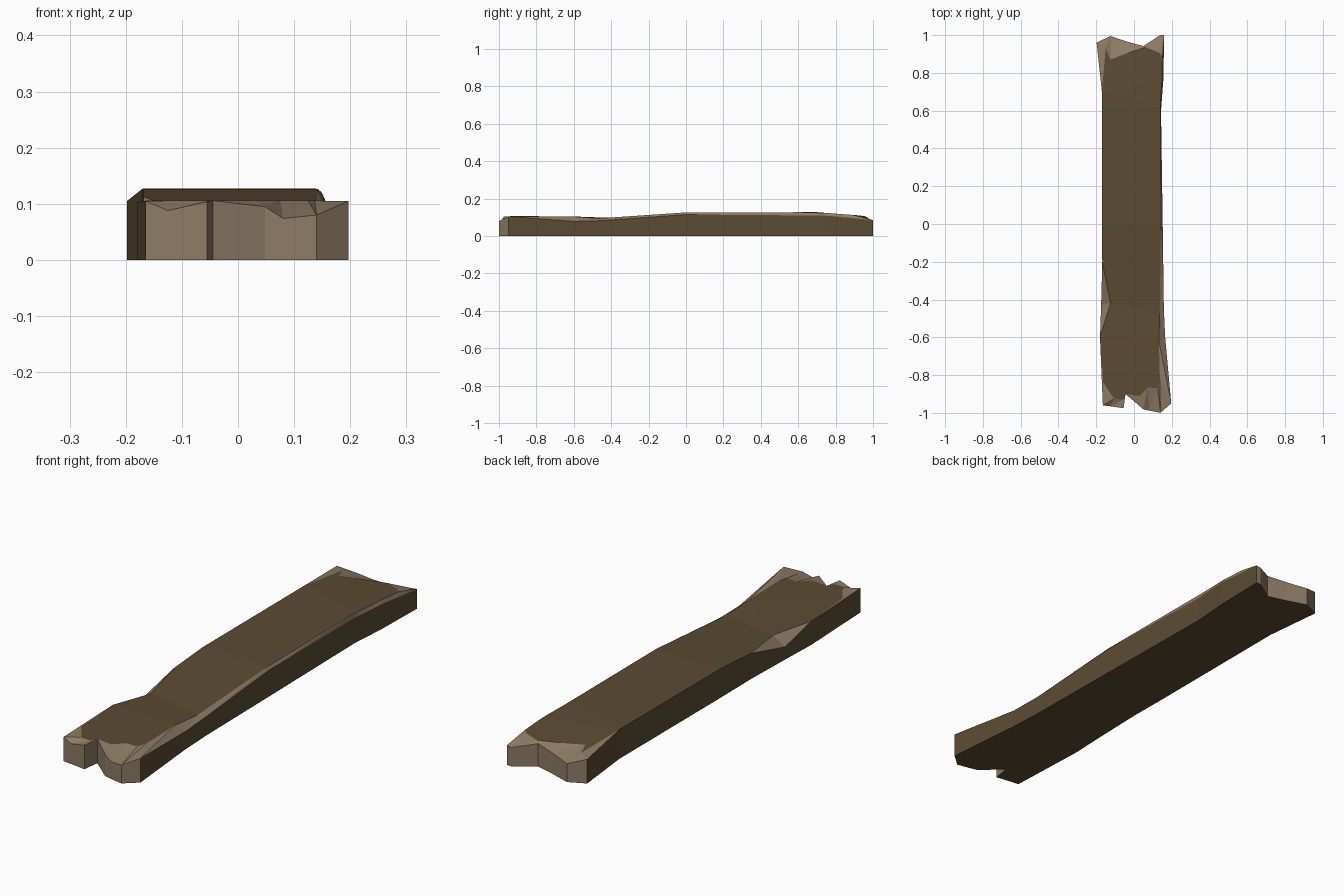
import bpy
import bmesh
from mathutils import Vector
from mathutils.geometry import delaunay_2d_cdt

if "Cube" in bpy.data.objects:
    bpy.data.objects.remove(bpy.data.objects["Cube"])

# Two flat wood colours
def material(name, rgb):
    m = bpy.data.materials.new(name)
    m.diffuse_color = (*rgb, 1)
    m.use_nodes = True
    m.node_tree.nodes["Principled BSDF"].inputs["Base Color"].default_value = m.diffuse_color
    return m

bark = material("dark weathered wood", (0.105, 0.070, 0.033))
raw = material("pale broken wood", (0.270, 0.200, 0.132))

# Sagging height of the upper surface along the length
PROFILE = [(-1, .106), (-.62, .105), (-.5, .092), (0, .126), (.7, .127), (.95, .108), (1, .105)]

def top_z(y):
    for (a, za), (b, zb) in zip(PROFILE, PROFILE[1:]):
        if y <= b:
            return za + (zb - za) * (y - a) / (b - a)
    return PROFILE[-1][1]

# Outline, counterclockwise: x, y [, rim height, x and y of the chipped top edge]
OUTLINE = [
    (-.165, -.96, .105, -.163, -.84),
    (-.125, -.965, .088, -.105, -.925),
    (-.055, -.975, .104, -.057, -.93),
    (-.045, -.90),
    (.048, -.98, .095, .03, -.91),
    (.08, -.988, .074, .075, -.865),
    (.14, -1.0, .08, .125, -.87),
    (.197, -.95, .105, .137, -.82),
    (.165, -.60, .078, .132, -.62),
    (.158, -.45, .082, .136, -.47),
    (.152, 0, .115, .143, 0),
    (.143, .60, .11, .139, .62),
    (.155, .76, .108, .148, .77),
    (.16, 1.0, .085, .15, .89),
    (.138, 1.0, .082, .128, .91),
    (.05, .942, .10, .06, .935),
    (-.035, .965, .09, -.035, .905),
    (-.125, .995, .08, -.125, .87),
    (-.198, .96, .105, -.15, .93),
    (-.17, .70),
    (-.17, 0),
    (-.168, -.20),
    (-.174, -.43, .055, -.125, -.42),
    (-.18, -.60),
]

bm = bmesh.new()
low, rim, top = [], [], []
for p in OUTLINE:
    x, y = p[:2]
    low.append(bm.verts.new((x, y, 0)))
    if len(p) == 2:
        v = bm.verts.new((x, y, top_z(y)))
        rim.append(v)
        top.append(v)
    else:
        rim.append(bm.verts.new((x, y, p[2])))
        top.append(bm.verts.new((p[3], p[4], top_z(p[4]))))

def face(verts, mat):
    unique = list(dict.fromkeys(verts))
    if len(unique) > 2:
        bm.faces.new(unique).material_index = mat

# Side walls (pale on the broken ends) and pale chipped edges
n = len(OUTLINE)
for i in range(n):
    j = (i + 1) % n
    is_end = min(abs(OUTLINE[i][1]), abs(OUTLINE[j][1])) > .88
    face((low[i], low[j], rim[j], rim[i]), 1 if is_end else 0)
    face((rim[i], rim[j], top[j]), 1)
    face((rim[i], top[j], top[i]), 1)

# Underside and upper surface
face(low[::-1], 0)
result = delaunay_2d_cdt([Vector(v.co.xy) for v in top], [], [list(range(n))], 1, 1e-6)
for tri in result[2]:
    face([top[result[3][k][0]] for k in tri], 0)

bmesh.ops.recalc_face_normals(bm, faces=bm.faces)
mesh = bpy.data.meshes.new("broken_plank")
bm.to_mesh(mesh)
bm.free()
mesh.materials.append(bark)
mesh.materials.append(raw)
bpy.context.collection.objects.link(bpy.data.objects.new("broken_plank", mesh))
